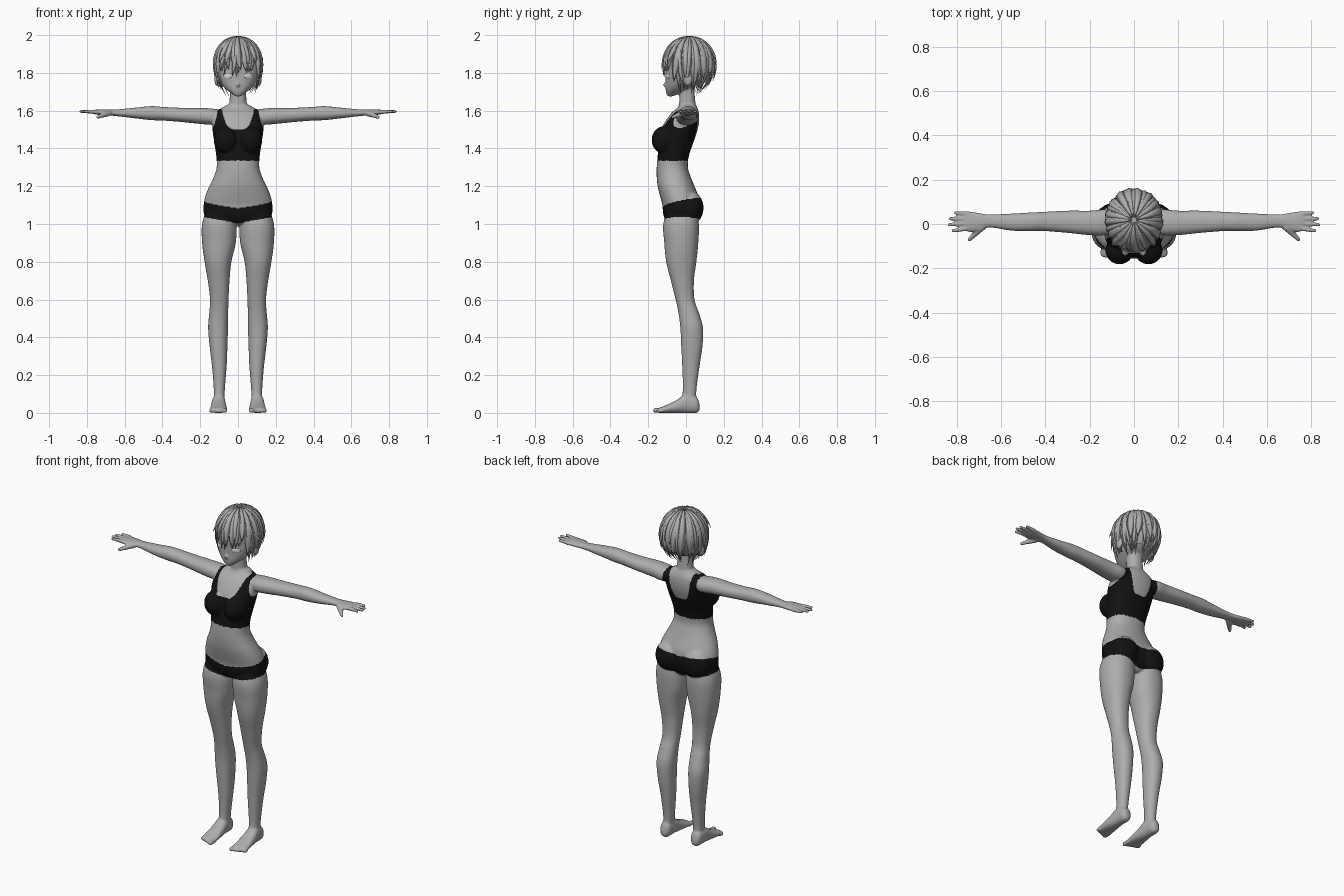
import bpy, bmesh, random
from math import sin, cos, pi
from mathutils import Vector, Matrix
from mathutils.bvhtree import BVHTree

random.seed(4)
start = bpy.data.objects.get("Cube")
if start:
    bpy.data.objects.remove(start, do_unlink=True)


def material(name, value):
    m = bpy.data.materials.new(name)
    m.use_nodes = True
    colour = (value, value, value, 1)
    m.diffuse_color = colour
    m.node_tree.nodes["Principled BSDF"].inputs["Base Color"].default_value = colour
    return m


grey = material("body_grey", 0.42)
black = material("fabric_black", 0.006)
pale = material("eye_pale_grey", 0.7)


def add_object(name, bm, *mats):
    mesh = bpy.data.meshes.new(name)
    bmesh.ops.recalc_face_normals(bm, faces=bm.faces)
    for f in bm.faces:
        f.smooth = True
    bm.to_mesh(mesh)
    bm.free()
    obj = bpy.data.objects.new(name, mesh)
    bpy.context.collection.objects.link(obj)
    for m in mats:
        mesh.materials.append(m)
    return obj


def skin_rings(bm, rings):
    """Join closed rings of vertices and cap both ends."""
    n = len(rings[0])
    for a, b in zip(rings, rings[1:]):
        for i in range(n):
            bm.faces.new((a[i], a[(i + 1) % n], b[(i + 1) % n], b[i]))
    bm.faces.new(rings[0][::-1])
    bm.faces.new(rings[-1])


def loft(bm, axis, sections, side=1, steps=6, n=40):
    """Smooth tube through (position, min u, max u, min v, max v) sections."""
    order = {"x": (2, 0, 1), "y": (0, 2, 1), "z": (0, 1, 2)}[axis]
    rows = []
    last = len(sections) - 1
    for i in range(last):
        p = [sections[max(0, min(last, i + k))] for k in (-1, 0, 1, 2)]
        for s in range(steps + (i == last - 1)):
            t = s / steps
            rows.append([b + t * ((c - a) + t * ((2 * a - 5 * b + 4 * c - d)
                         + t * (3 * (b - c) + d - a))) / 2 for a, b, c, d in zip(*p)])
    rings = []
    for pos, u0, u1, v0, v1 in rows:
        ring = []
        for i in range(n):
            c, s = cos(2 * pi * i / n), sin(2 * pi * i / n)
            c, s = (abs(q) ** 0.9 * (1 if q > 0 else -1) for q in (c, s))
            u, v = (u0 + u1 + (u1 - u0) * c) / 2, (v0 + v1 + (v1 - v0) * s) / 2
            if axis == "x":
                co = (pos, u, v)
            elif axis == "y":
                co = (u, pos, v)
            else:
                co = (u, v, pos)
            ring.append(bm.verts.new((co[0] * side, co[1], co[2])))
        rings.append(ring)
    skin_rings(bm, rings)


def ball(bm, centre, radii, turn=Matrix()):
    m = Matrix.Translation(centre) @ turn @ Matrix.Diagonal((*radii, 1))
    bmesh.ops.create_uvsphere(bm, u_segments=24, v_segments=16, radius=1, matrix=m)


def digit(bm, start, end, r1, r2):
    """Tapered finger, thumb or toe with a round tip."""
    a, b = Vector(start), Vector(end)
    m = Matrix.Translation((a + b) / 2) @ (b - a).to_track_quat("Z", "Y").to_matrix().to_4x4()
    bmesh.ops.create_cone(bm, cap_ends=True, segments=16, radius1=r1, radius2=r2,
                          depth=(b - a).length, matrix=m)
    ball(bm, b, (r2, r2, r2))


def symmetric(rows):
    return [(z, -w, w, f, b) for z, w, f, b in rows]


bm = bmesh.new()

# Torso, neck and head
loft(bm, "z", symmetric([
    (.99, .03, -.05, .03), (1.01, .13, -.10, .05), (1.05, .178, -.12, .065),
    (1.1, .182, -.125, .07), (1.15, .172, -.138, .065), (1.2, .152, -.15, .045),
    (1.25, .128, -.155, .025), (1.3, .113, -.155, .01), (1.36, .115, -.15, .015),
    (1.42, .124, -.145, .035), (1.5, .135, -.13, .062), (1.55, .135, -.105, .07),
    (1.59, .122, -.075, .068), (1.615, .085, -.045, .06), (1.635, .05, -.035, .05)]))
loft(bm, "z", symmetric([
    (1.58, .055, -.04, .055), (1.64, .046, -.036, .05), (1.7, .043, -.036, .045),
    (1.76, .043, -.036, .045)]))
loft(bm, "z", symmetric([
    (1.676, .012, -.096, -.07), (1.688, .03, -.103, -.04), (1.715, .066, -.108, .02),
    (1.75, .096, -.108, .075), (1.8, .115, -.108, .11), (1.86, .12, -.103, .125),
    (1.92, .105, -.08, .11), (1.96, .07, -.045, .075), (1.975, .03, -.01, .04)]))
ball(bm, (0, -.107, 1.737), (.009, .016, .012))

for side in (1, -1):
    # Chest, seat and ears
    ball(bm, (.065 * side, -.118, 1.445), (.064, .064, .072))
    ball(bm, (.09 * side, .02, 1.085), (.086, .073, .09))
    ball(bm, (.113 * side, .01, 1.765), (.012, .024, .034))
    # Leg
    loft(bm, "z", [
        (1.1, .03, .16, -.09, .05), (1.0, .008, .19, -.12, .068), (.9, .012, .19, -.115, .065),
        (.8, .035, .177, -.105, .055), (.7, .045, .16, -.08, .042), (.6, .05, .148, -.055, .045),
        (.53, .052, .152, -.04, .068), (.45, .053, .158, -.03, .09), (.35, .056, .15, -.025, .087),
        (.25, .06, .138, -.02, .072), (.12, .07, .128, -.017, .055),
        (.04, .072, .13, -.03, .055)], side)
    # Foot with toes
    loft(bm, "y", [
        (.072, .09, .115, .015, .045), (.055, .072, .132, 0, .085), (0, .067, .138, 0, .1),
        (-.05, .062, .143, 0, .068), (-.1, .058, .148, 0, .043), (-.14, .06, .148, 0, .028),
        (-.15, .07, .14, .005, .022)], side)
    for i in range(5):
        r = .013 if i == 0 else .0095
        x = .071 + .018 * i
        digit(bm, (x * side, -.12, .014), (x * side, -.162 + .007 * i, r), r, r)
    # Arm and palm
    loft(bm, "x", [
        (.06, -.03, .05, 1.53, 1.6), (.13, -.05, .065, 1.525, 1.61), (.2, -.05, .06, 1.53, 1.615),
        (.3, -.04, .06, 1.54, 1.615), (.4, -.032, .055, 1.548, 1.62), (.46, -.032, .052, 1.55, 1.624),
        (.55, -.03, .047, 1.56, 1.615), (.65, -.016, .043, 1.572, 1.606),
        (.7, -.03, .05, 1.575, 1.606), (.74, -.036, .056, 1.578, 1.606),
        (.765, -.028, .054, 1.582, 1.604)], side)
    # Fingers and thumb
    for i, tip in enumerate((.815, .833, .828, .805)):
        digit(bm, (.75 * side, -.02 + .022 * i, 1.593), (tip * side, -.03 + .027 * i, 1.596), .0115, .008)
    digit(bm, (.685 * side, -.012, 1.588), (.742 * side, -.07, 1.566), .018, .009)

# Fuse the parts into one continuous skin
body = add_object("body", bm)
fuse = body.modifiers.new("fuse", "REMESH")
fuse.mode = "VOXEL"
fuse.voxel_size = .005
relax = body.modifiers.new("relax", "SMOOTH")
relax.factor = .5
relax.iterations = 4
graph = bpy.context.evaluated_depsgraph_get()
skin = bpy.data.meshes.new_from_object(body.evaluated_get(graph))
body.modifiers.clear()
body.data = skin
skin.name = "body"
skin.materials.clear()
skin.materials.append(grey)
skin.materials.append(black)


def is_fabric(c):
    x, y, z = abs(c.x), c.y, c.z
    if .95 < z < 1.2:    # shorts
        return 1.003 + .19 * x < z < 1.085 + .12 * x + .2 * (y + .12)
    if 1.335 < z < 1.65:    # cropped top with straps
        armhole = z > 1.5 and x > .11 + 3 * max(0, 1.6 - z) ** 2
        low, half = (1.5, .085) if y < .01 else (1.46, .074)
        neckline = z > low + (1.605 - low) * (x / half) ** 4
        return not armhole and not neckline
    return False


for p in skin.polygons:
    p.use_smooth = True
    p.material_index = int(is_fabric(p.center))

# Eyes laid on the face
tree = BVHTree.FromPolygons([v.co for v in skin.vertices], [p.vertices[:] for p in skin.polygons])
for side, name in ((1, "left_eye"), (-1, "right_eye")):
    hit, normal, _, _ = tree.ray_cast(Vector((.055 * side, -1, 1.783)), Vector((0, 1, 0)))
    bm = bmesh.new()
    ball(bm, hit, (.024, .004, .014), normal.to_track_quat("-Y", "Z").to_matrix().to_4x4())
    add_object(name, bm, pale)


def hair_point(a, s, k):
    """Point on the hair shape: a turns from the front, s runs crown to tip."""
    if s <= 1:
        r, z = sin(s * pi / 2), .145 * cos(s * pi / 2)
    else:
        d = s - 1
        r, z = 1 - (.2 + .27 * (1 - cos(a))) * d * d, -.16 * d
    return Vector((.13 * r * k * sin(a), .018 - .14 * r * k * cos(a), 1.85 + z * k))


def reach(a):
    a = abs((a + pi) % (2 * pi) - pi)
    if a < .15:
        return 1.5
    return 1.3 if a < .9 else 1.9


# Hair cap under the locks
bm = bmesh.new()
cols, rows = 64, 14
grid = [[bm.verts.new(hair_point(a, .03 + (1 + (reach(a) - 1) * .7) * j / rows, .96))
         for j in range(rows + 1)] for a in (2 * pi * i / cols for i in range(cols))]
for i in range(cols):
    g, h = grid[i], grid[(i + 1) % cols]
    for j in range(rows):
        bm.faces.new((g[j], h[j], h[j + 1], g[j + 1]))
bm.faces.new([g[0] for g in grid])
add_object("hair_cap", bm, grey)

# Tapered locks in three layers
bm = bmesh.new()
for k, count, scale in ((.975, 30, 1), (.99, 24, .93), (1.0, 17, .78)):
    for i in range(count):
        a = 2 * pi * (i + random.uniform(-.25, .25)) / count
        end = reach(a) * scale * random.uniform(.96, 1.05)
        twist, flick = random.uniform(-.22, .22), random.uniform(0, .13)
        rings = []
        for j in range(13):
            t = j / 12
            s, mid = .06 + (end - .06) * t, a + twist * t * t
            half = 4.2 / count * (1 - .97 * t ** 3)
            kk = k + flick * t ** 4
            thick = .035 * (1 - .9 * t ** 3) * min(1, s * 2)
            rings.append([bm.verts.new(hair_point(mid + da, s, kk + dk)) for da, dk in
                          ((-half, -thick), (0, thick), (half, -thick), (0, -thick * 1.3))])
        skin_rings(bm, rings)
add_object("hair_locks", bm, grey)
